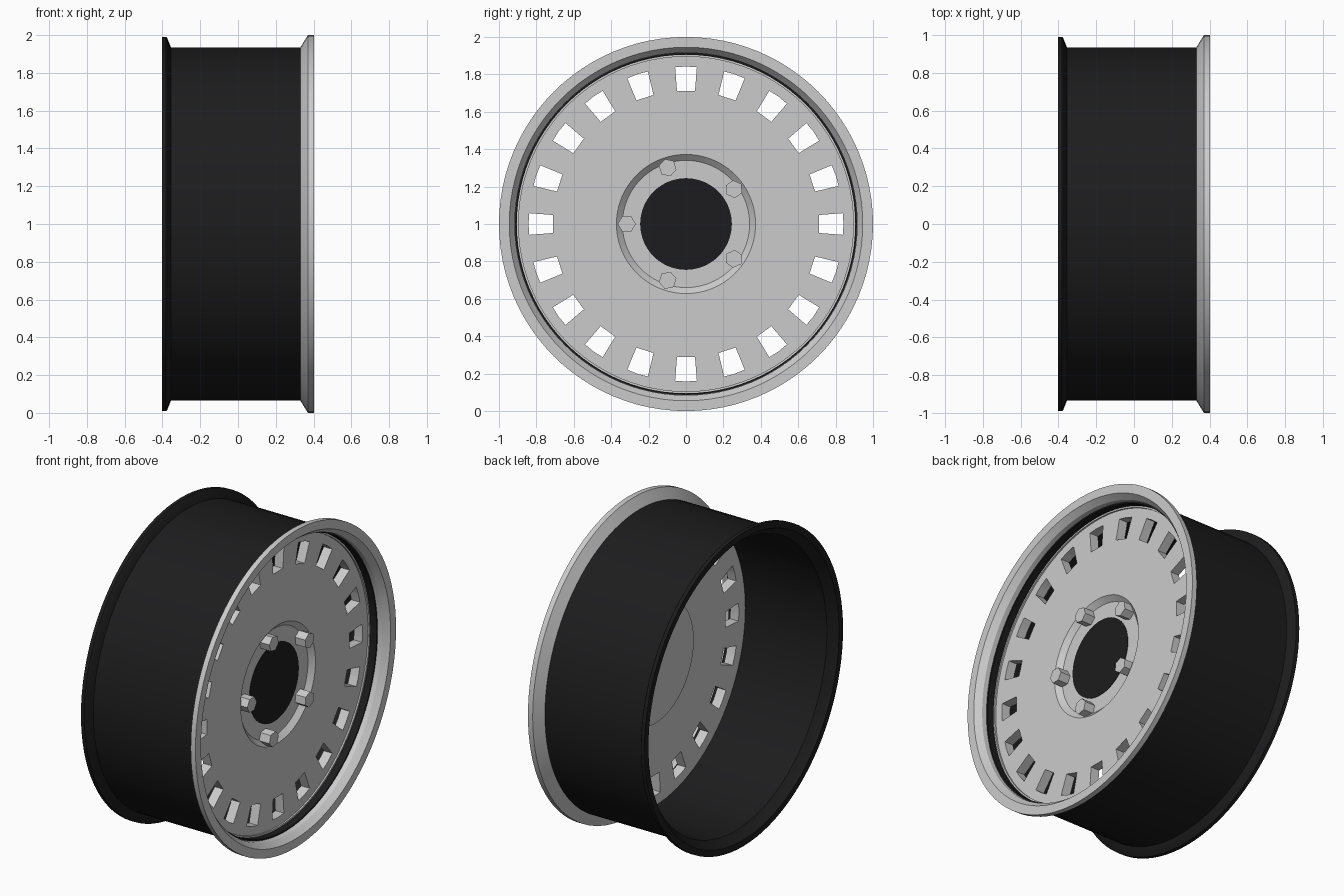
import bpy, bmesh
from math import sin, cos, pi, radians

if "Cube" in bpy.data.objects:
    bpy.data.objects.remove(bpy.data.objects["Cube"])

black = bpy.data.materials.new("black")
black.diffuse_color = (0.012, 0.012, 0.013, 1)
black.use_nodes = True
black.node_tree.nodes["Principled BSDF"].inputs["Base Color"].default_value = black.diffuse_color


def finish(bm, name, mat=None):
    bmesh.ops.remove_doubles(bm, verts=bm.verts, dist=1e-5)
    bmesh.ops.dissolve_degenerate(bm, edges=bm.edges, dist=1e-5)
    bmesh.ops.recalc_face_normals(bm, faces=bm.faces)
    me = bpy.data.meshes.new(name)
    bm.to_mesh(me)
    bm.free()
    ob = bpy.data.objects.new(name, me)
    bpy.context.collection.objects.link(ob)
    if mat:
        me.materials.append(mat)
    return ob


def smooth(ob):
    bpy.ops.object.select_all(action='DESELECT')
    ob.select_set(True)
    bpy.context.view_layer.objects.active = ob
    bpy.ops.object.shade_smooth_by_angle(angle=radians(25))


def lathe(name, profile, n=96, mat=None, closed=True):
    """Turn (x, radius) points around the wheel axle."""
    bm = bmesh.new()
    rings = [[bm.verts.new((x, r * cos(2 * pi * i / n), 1 + r * sin(2 * pi * i / n)))
              for i in range(n)] for x, r in profile]
    m = len(rings)
    for k in range(m if closed else m - 1):
        a, b = rings[k], rings[(k + 1) % m]
        for i in range(n):
            j = (i + 1) % n
            bm.faces.new((a[i], a[j], b[j], b[i]))
    return finish(bm, name, mat)


def prism(bm, outline, x0, x1):
    """Extrude a (y, z) outline along x."""
    lo = [bm.verts.new((x0, y, z)) for y, z in outline]
    hi = [bm.verts.new((x1, y, z)) for y, z in outline]
    bm.faces.new(lo)
    bm.faces.new(hi)
    for i in range(len(lo)):
        j = (i + 1) % len(lo)
        bm.faces.new((lo[i], lo[j], hi[j], hi[i]))


# barrel with rear flange
smooth(lathe("barrel", [(0.335, 0.935), (-0.355, 0.935), (-0.375, 0.985), (-0.38, 0.99),
                        (-0.403, 0.99), (-0.403, 0.95), (-0.385, 0.94), (-0.35, 0.905),
                        (0.335, 0.905)], mat=black))

# front lip
smooth(lathe("front_lip", [(0.33, 0.935), (0.37, 1.0), (0.403, 1.0), (0.403, 0.945),
                           (0.365, 0.916), (0.29, 0.91), (0.29, 0.895), (0.27, 0.895),
                           (0.27, 0.915), (0.33, 0.915)]))

# face disc with sunken hub seat
disc = lathe("face_disc", [(0.25, 0), (0.25, 0.34), (0.28, 0.372), (0.28, 0.908),
                           (0.22, 0.908), (0.22, 0.38), (0.212, 0.38), (0.212, 0)],
             closed=False)

# ring of tapered slots cut through the disc
bm = bmesh.new()
for k in range(20):
    a = 2 * pi * k / 20
    outline = [(r * cos(a) - t * sin(a), 1 + r * sin(a) + t * cos(a))
               for r, t in ((0.71, -0.048), (0.838, -0.058), (0.842, 0),
                            (0.838, 0.058), (0.71, 0.048))]
    prism(bm, outline, 0.1, 0.36)
cutter = finish(bm, "slot_cutter")
cutter.hide_render = True
mod = disc.modifiers.new("slots", 'BOOLEAN')
mod.operation = 'DIFFERENCE'
mod.solver = 'EXACT'
mod.object = cutter
bpy.context.view_layer.objects.active = disc
bpy.ops.object.modifier_apply(modifier="slots")
bpy.data.objects.remove(cutter)
smooth(disc)

# black centre cap
smooth(lathe("centre_cap", [(0.24, 0), (0.24, 0.245), (0.253, 0.245), (0.253, 0)],
             n=64, mat=black, closed=False))

# five hexagonal wheel nuts
for k in range(5):
    a = pi + 2 * pi * k / 5
    cy, cz = 0.317 * cos(a), 1 + 0.317 * sin(a)
    bm = bmesh.new()
    prism(bm, [(cy + 0.048 * cos(a + pi * i / 3), cz + 0.048 * sin(a + pi * i / 3))
               for i in range(6)], 0.23, 0.32)
    finish(bm, f"wheel_nut_{k + 1}")
